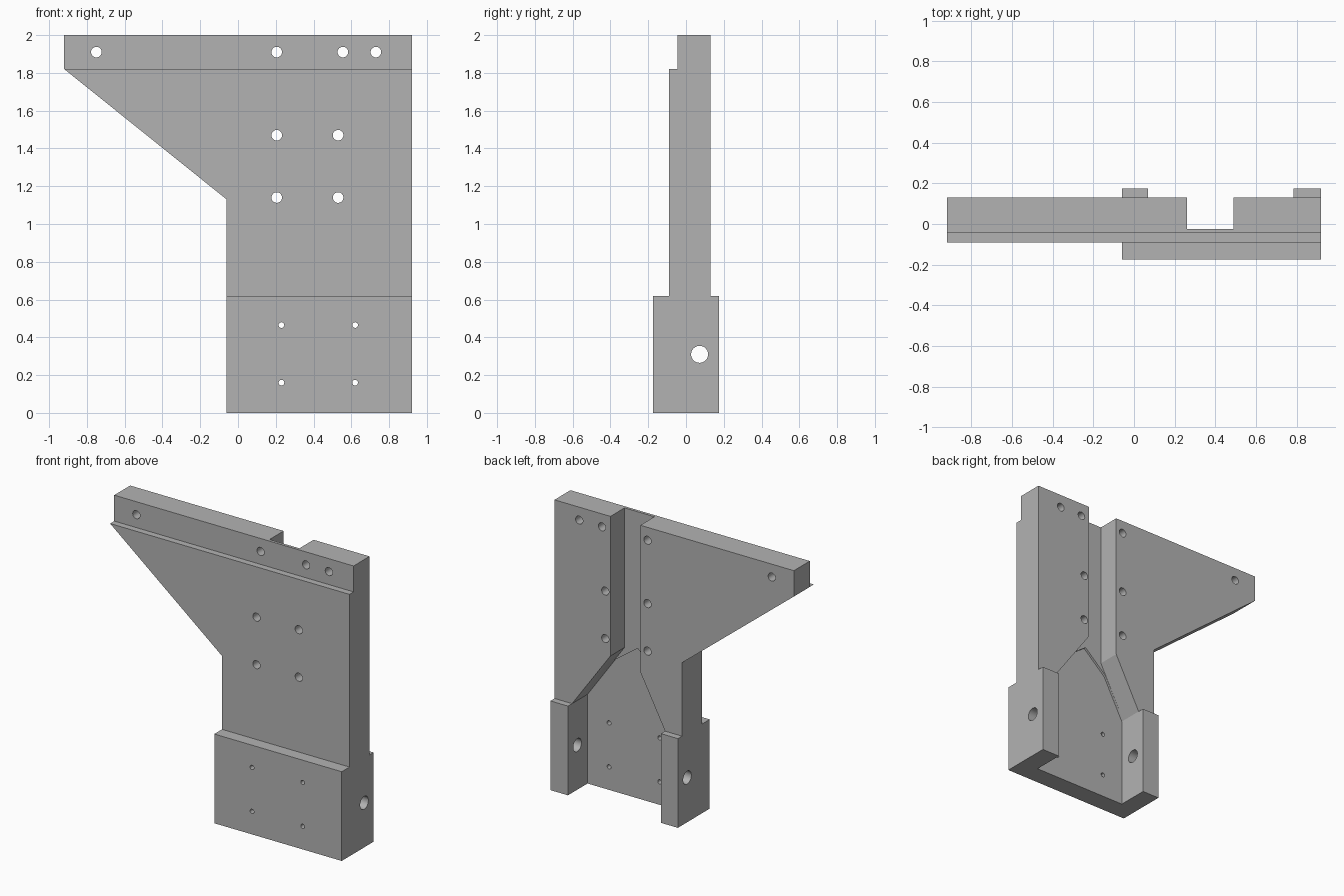
import bpy, bmesh, math
from mathutils import Matrix

cube = bpy.data.objects.get("Cube")
if cube:
    bpy.data.objects.remove(cube, do_unlink=True)

grey = bpy.data.materials.new("plain grey")
grey.use_nodes = True
grey.diffuse_color = (0.45, 0.45, 0.45, 1)
grey.node_tree.nodes["Principled BSDF"].inputs["Base Color"].default_value = grey.diffuse_color


def finish(bm, name):
    bmesh.ops.recalc_face_normals(bm, faces=bm.faces)
    mesh = bpy.data.meshes.new(name)
    bm.to_mesh(mesh)
    bm.free()
    mesh.materials.append(grey)
    obj = bpy.data.objects.new(name, mesh)
    bpy.context.collection.objects.link(obj)
    return obj


def prism(name, outline, y0, y1):
    """Extrude an x-z outline from y0 to y1."""
    bm = bmesh.new()
    face = bm.faces.new([bm.verts.new((x, y0, z)) for x, z in outline])
    ext = bmesh.ops.extrude_face_region(bm, geom=[face])
    moved = [v for v in ext["geom"] if isinstance(v, bmesh.types.BMVert)]
    bmesh.ops.translate(bm, verts=moved, vec=(0, y1 - y0, 0))
    return finish(bm, name)


def rect(x0, x1, z0, z1):
    return [(x0, z0), (x1, z0), (x1, z1), (x0, z1)]


def drill(name, centre, radius, axis, length):
    bm = bmesh.new()
    turn = Matrix.Rotation(math.pi / 2, 4, "X" if axis == "Y" else "Y")
    bmesh.ops.create_cone(bm, cap_ends=True, segments=32, radius1=radius, radius2=radius,
                          depth=length, matrix=Matrix.Translation(centre) @ turn)
    return finish(bm, name)


def combine(target, tool, operation):
    mod = target.modifiers.new(operation.lower(), "BOOLEAN")
    mod.operation = operation
    mod.solver = "EXACT"
    mod.object = tool
    bpy.context.view_layer.objects.active = target
    bpy.ops.object.modifier_apply(modifier=mod.name)
    bpy.data.objects.remove(tool, do_unlink=True)


# Key dimensions
left, right, waist = -0.92, 0.92, -0.06
base_top, ledge, top = 0.62, 1.82, 2.0
front, back = -0.09, 0.13

# Winged plate with the thicker base block
plate = prism("mounting_bracket", [(waist, 0), (right, 0), (right, top), (left, top),
                                   (left, ledge), (waist, 1.13)], front, back)
combine(plate, prism("base_block", rect(waist, right, 0, base_top), -0.175, 0.175), "UNION")

# Recessed strip along the front top edge
combine(plate, prism("strip_cut", rect(-1.1, 1.1, ledge, 2.2), -0.3, -0.045), "DIFFERENCE")

# Rear channel that flares into the open base
channel = [(0.07, -0.2), (0.785, -0.2), (0.785, base_top), (0.49, 1.03), (0.49, 2.2),
           (0.26, 2.2), (0.26, 0.98), (0.07, base_top)]
combine(plate, prism("channel_cut", channel, -0.025, 0.4), "DIFFERENCE")

# Slightly deeper pocket in the lower floor
pocket = [(0.07, -0.2), (0.785, -0.2), (0.785, base_top), (0.57, 0.92), (0.39, 1.05),
          (0.22, 0.9), (0.07, base_top)]
combine(plate, prism("pocket_cut", pocket, -0.04, 0.05), "DIFFERENCE")

# Bolt holes, small pin holes and the cross hole through both arms
bolts = [(x, 1.91) for x in (-0.75, 0.205, 0.555, 0.73)]
bolts += [(x, z) for x in (0.205, 0.53) for z in (1.14, 1.47)]
pins = [(x, z) for x in (0.23, 0.62) for z in (0.16, 0.465)]
for spots, radius in ((bolts, 0.028), (pins, 0.015)):
    for x, z in spots:
        combine(plate, drill("hole_cut", (x, 0, z), radius, "Y", 1), "DIFFERENCE")
combine(plate, drill("cross_hole_cut", (0.43, 0.072, 0.31), 0.045, "X", 2), "DIFFERENCE")

# Crisp edges with smooth hole walls
bpy.ops.object.select_all(action="DESELECT")
plate.select_set(True)
bpy.context.view_layer.objects.active = plate
bpy.ops.object.shade_smooth_by_angle(angle=math.radians(25))
